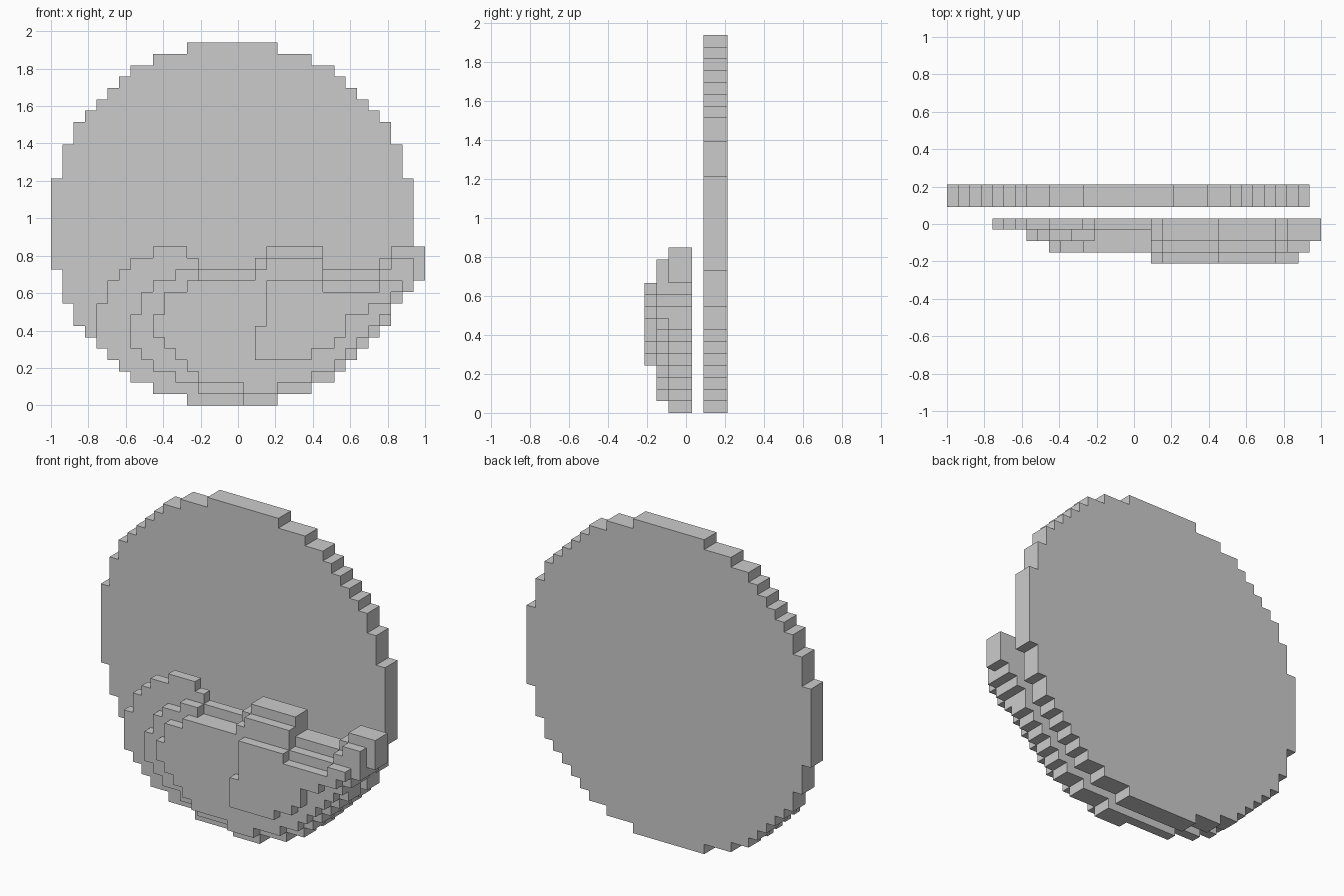
import bpy, bmesh

if "Cube" in bpy.data.objects:
    bpy.data.objects.remove(bpy.data.objects["Cube"])

U = 2 / 33  # size of one block; the model is 33 x 7 x 32 blocks

grey = bpy.data.materials.new("light grey")
grey.diffuse_color = (0.6, 0.6, 0.6, 1)
grey.use_nodes = True
grey.node_tree.nodes["Principled BSDF"].inputs["Base Color"].default_value = grey.diffuse_color


def build(name, cells):
    """Outer skin of a set of blocks, with coplanar faces merged."""
    bm = bmesh.new()
    verts = {}
    for c in cells:
        for axis in range(3):
            for s in (0, 1):
                n = list(c)
                n[axis] += 2 * s - 1
                if tuple(n) in cells:
                    continue
                a, b = (axis + 1) % 3, (axis + 2) % 3
                loop = []
                for da, db in ((0, 0), (1, 0), (1, 1), (0, 1)):
                    p = list(c)
                    p[axis] += s
                    p[a] += da
                    p[b] += db
                    p = tuple(p)
                    if p not in verts:
                        verts[p] = bm.verts.new((p[0] * U - 1, (p[1] - 3.5) * U, p[2] * U))
                    loop.append(verts[p])
                bm.faces.new(loop if s else loop[::-1])
    bmesh.ops.dissolve_limit(bm, angle_limit=0.01, verts=bm.verts[:], edges=bm.edges[:])
    me = bpy.data.meshes.new(name)
    bm.to_mesh(me)
    bm.free()
    me.materials.append(grey)
    ob = bpy.data.objects.new(name, me)
    bpy.context.collection.objects.link(ob)


# Round backing disc, two blocks thick
disc = {(x, z) for x in range(32) for z in range(32)
        if (x - 15.5) ** 2 + (z - 15.5) ** 2 < 256}
build("backing_disc", {(x, y, z) for x, z in disc for y in (5, 6)})

# Left and right edges of the disc, row by row
left = [min(x for x, z in disc if z == r) for r in range(14)]
right = [max(x for x, z in disc if z == r) + 1 for r in range(14)]

# Front relief: spans of blocks per layer, y = 3 (rear) to 0 (front)
relief = set()


def span(layer, row, x0, x1):
    relief.update((x, layer, row) for x in range(x0, x1))


# Rear layer follows the disc rim and flares out at the right
rim = right[:10] + [32, 33]
for r, x0 in enumerate(left[:6] + [4, 4, 4, 5, 5, 6]):
    span(3, r, x0, rim[r])
span(3, 12, 7, 13)
span(3, 13, 9, 12)

# Second layer
for r, x0 in enumerate([17, 13, 11, 9, 8, 7, 7, 7, 8, 8, 9]):
    span(2, r, x0, rim[r])
span(2, 11, 11, 13)
span(2, 11, 18, 33)

# Raised bump and right-hand tip shared by the two rear layers
for layer in (2, 3):
    span(layer, 12, 18, 24)
    span(layer, 13, 19, 24)
    span(layer, 12, 29, 33)
    span(layer, 13, 30, 33)

# Third layer, one row higher along the rim
rim1 = right[:8] + [31, 32]
for r, x0 in enumerate([17, 13, 12, 11, 10, 9, 9, 10, 10, 12], 1):
    span(1, r, x0, rim1[r - 1])
span(1, 11, 18, 24)
span(1, 12, 19, 24)
span(1, 11, 29, 32)
span(1, 12, 30, 32)

# Front layer
for r, (x0, x1) in enumerate([(18, 23), (18, 25), (18, 26), (19, 26), (19, 28), (19, 30)], 4):
    span(0, r, x0, x1)
span(0, 10, 19, 24)
span(0, 10, 29, 31)

build("front_relief", relief)
